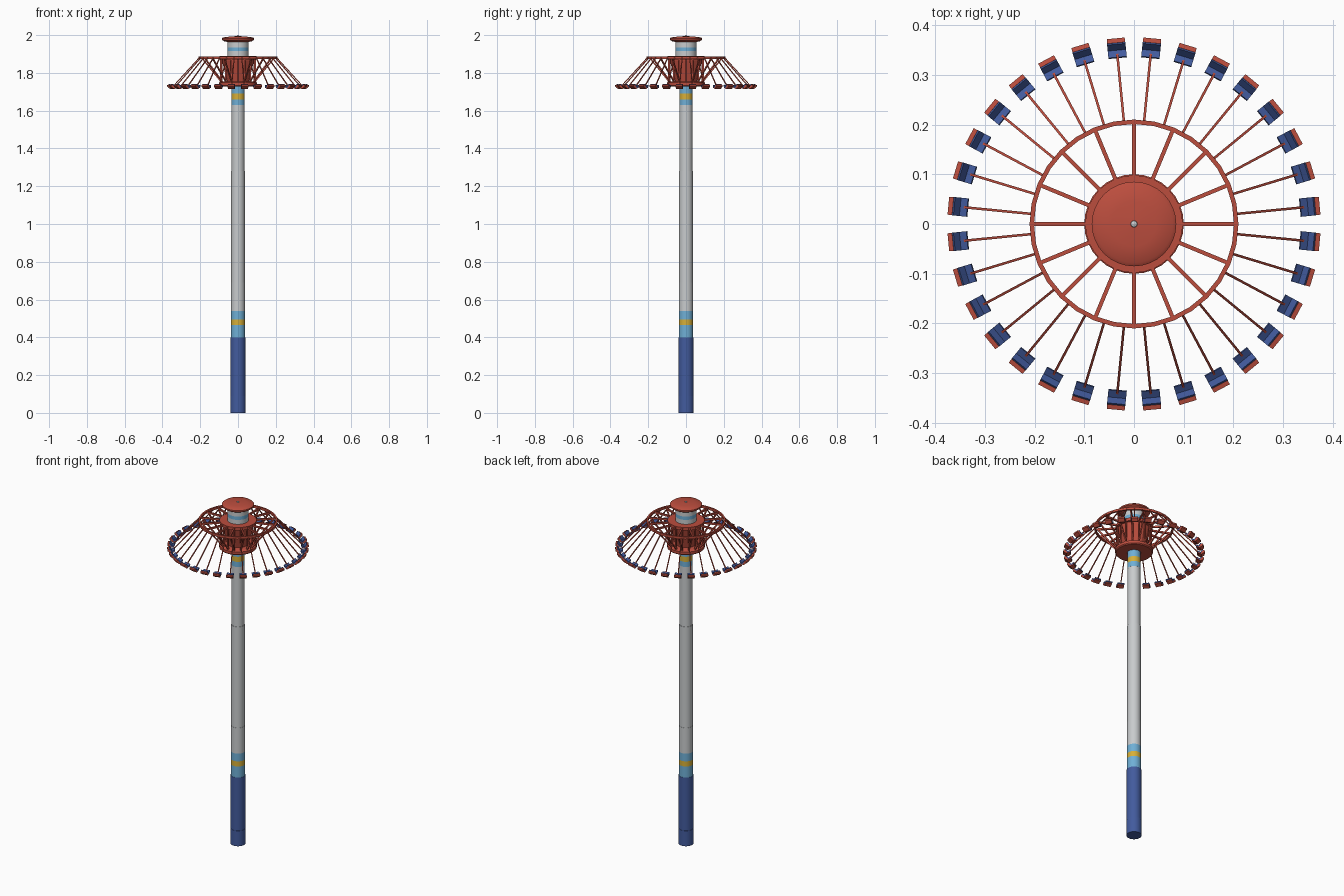
import bpy, bmesh
from math import sin, cos, pi
from mathutils import Vector, Matrix

if "Cube" in bpy.data.objects:
    bpy.data.objects.remove(bpy.data.objects["Cube"])


def material(name, color):
    m = bpy.data.materials.new(name)
    m.diffuse_color = (*color, 1)
    m.use_nodes = True
    m.node_tree.nodes["Principled BSDF"].inputs["Base Color"].default_value = m.diffuse_color
    return m


RED = material("red", (0.50, 0.075, 0.048))
BLUE = material("blue", (0.055, 0.105, 0.34))
SKY = material("light_blue", (0.16, 0.43, 0.67))
YELLOW = material("yellow", (0.68, 0.43, 0.04))
GREY = material("pale_grey", (0.58, 0.60, 0.61))


def finish(bm, name, mat, smooth=False):
    bmesh.ops.recalc_face_normals(bm, faces=bm.faces)
    me = bpy.data.meshes.new(name)
    bm.to_mesh(me)
    bm.free()
    me.materials.append(mat)
    ob = bpy.data.objects.new(name, me)
    bpy.context.collection.objects.link(ob)
    if smooth:
        bpy.ops.object.select_all(action='DESELECT')
        ob.select_set(True)
        bpy.context.view_layer.objects.active = ob
        bpy.ops.object.shade_smooth_by_angle(angle=0.6)
    return ob


def lathe(name, profile, mat, n=32, closed=False, smooth=True):
    """Spin (radius, z) points round the tower axis."""
    bm = bmesh.new()
    rings = [[bm.verts.new((r * cos(2 * pi * i / n), r * sin(2 * pi * i / n), z))
              for i in range(n)] for r, z in profile]
    pairs = list(zip(rings, rings[1:]))
    if closed:
        pairs.append((rings[-1], rings[0]))
    for a, b in pairs:
        for i in range(n):
            j = (i + 1) % n
            bm.faces.new((a[i], a[j], b[j], b[i]))
    if not closed:
        bm.faces.new(rings[0])
        bm.faces.new(rings[-1])
    return finish(bm, name, mat, smooth)


def polar(r, a, z):
    return Vector((r * cos(a), r * sin(a), z))


def beam(bm, p, q, w, h):
    """Rectangular bar from p to q."""
    d = q - p
    rot = d.to_track_quat('X', 'Z').to_matrix().to_4x4()
    mat = Matrix.Translation((p + q) / 2) @ rot @ Matrix.Diagonal((d.length, w, h, 1))
    bmesh.ops.create_cube(bm, size=1, matrix=mat)


# Tower, painted in bands
for name, z0, z1, r0, r1, mat in (
        ("base_foot", 0, 0.09, 0.041, 0.041, BLUE),
        ("base_column", 0.09, 0.40, 0.039, 0.039, BLUE),
        ("lower_band_a", 0.40, 0.465, 0.038, 0.038, SKY),
        ("lower_band_b", 0.465, 0.495, 0.038, 0.038, YELLOW),
        ("lower_band_c", 0.495, 0.54, 0.038, 0.038, SKY),
        ("lower_mast", 0.54, 0.69, 0.037, 0.037, GREY),
        ("middle_mast", 0.69, 1.28, 0.036, 0.036, GREY),
        ("upper_mast", 1.28, 1.63, 0.034, 0.034, GREY),
        ("upper_band_a", 1.63, 1.66, 0.035, 0.035, SKY),
        ("upper_band_b", 1.66, 1.69, 0.035, 0.035, YELLOW),
        ("upper_band_c", 1.69, 1.76, 0.035, 0.035, SKY),
        ("head_lower", 1.76, 1.915, 0.056, 0.056, GREY),
        ("head_band", 1.915, 1.935, 0.056, 0.056, SKY),
        ("head_upper", 1.935, 1.968, 0.056, 0.056, GREY)):
    lathe(name, [(r0, z0), (r1, z1)], mat)

# Cap with a small finial
lathe("cap", [(0.05, 1.962), (0.075, 1.968), (0.085, 1.975), (0.085, 1.983),
              (0.078, 1.988), (0.045, 1.992), (0.005, 1.995)], RED)
lathe("finial", [(0.004, 1.99), (0.007, 1.994), (0.006, 1.998), (0.002, 2.0)], GREY, 12)

# Rotating carriage: flared hub, collars and outer ring
lathe("hub", [(0.057, 1.75), (0.085, 1.865), (0.085, 1.88), (0.057, 1.88)], RED, 16,
      closed=True, smooth=False)
lathe("hub_base", [(0.036, 1.728), (0.095, 1.728), (0.1, 1.733), (0.1, 1.748),
                   (0.09, 1.754), (0.036, 1.754)], RED, closed=True)
lathe("hub_collar", [(0.057, 1.872), (0.098, 1.872), (0.098, 1.89), (0.057, 1.89)],
      RED, closed=True)
lathe("outer_ring", [(0.201, 1.874), (0.21, 1.874), (0.21, 1.888), (0.201, 1.888)],
      RED, closed=True)

# Sixteen spokes with braces down to the hub base
spokes, braces = bmesh.new(), bmesh.new()
for i in range(16):
    a = 2 * pi * i / 16
    beam(spokes, polar(0.08, a, 1.882), polar(0.205, a, 1.882), 0.008, 0.010)
    beam(braces, polar(0.085, a, 1.748), polar(0.192, a, 1.88), 0.007, 0.007)
    beam(braces, polar(0.092, a, 1.75), polar(0.092, a, 1.88), 0.007, 0.007)
finish(spokes, "spokes", RED)
finish(braces, "braces", RED)


def extrude_profile(name, pts, width, mat):
    """Side profile (radius, z) given width along the tangent."""
    bm = bmesh.new()
    sides = [[bm.verts.new((x, s * width / 2, z)) for x, z in pts] for s in (-1, 1)]
    bm.faces.new(sides[0])
    bm.faces.new(sides[1])
    n = len(pts)
    for i in range(n):
        j = (i + 1) % n
        bm.faces.new((sides[0][i], sides[0][j], sides[1][j], sides[1][i]))
    return finish(bm, name, mat)


# Swing seat: red shell and blue cushion, then copied round the ring
shell = extrude_profile("seat_shell", [
    (0.337, 1.730), (0.352, 1.720), (0.366, 1.738), (0.375, 1.736),
    (0.375, 1.727), (0.358, 1.714), (0.338, 1.722)], 0.036, RED)
cushion = extrude_profile("seat_cushion", [
    (0.335, 1.729), (0.352, 1.7195), (0.366, 1.7375), (0.363, 1.742),
    (0.351, 1.727), (0.337, 1.736)], 0.037, BLUE)
chains = bmesh.new()
for i in range(32):
    a = 2 * pi * (i + 0.5) / 32
    beam(chains, polar(0.206, a, 1.88), polar(0.342, a, 1.732), 0.005, 0.005)
    for src in (shell, cushion):
        ob = src if i == 0 else src.copy()
        if i:
            bpy.context.collection.objects.link(ob)
        ob.rotation_euler.z = a
finish(chains, "swing_chains", RED)
